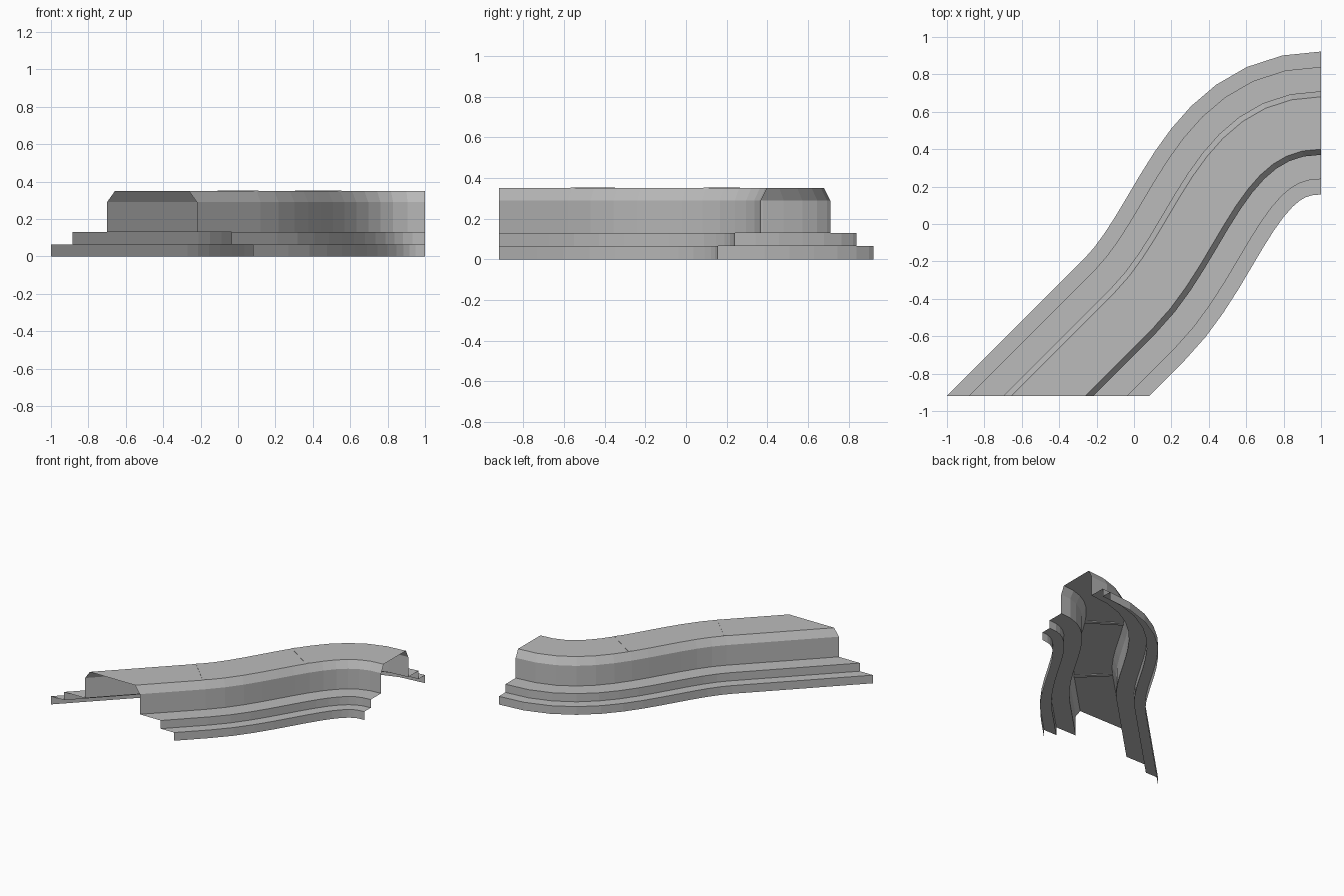
import bpy
import bmesh
from mathutils import Vector

cube = bpy.data.objects.get("Cube")
if cube:
    bpy.data.objects.remove(cube, do_unlink=True)

grey = bpy.data.materials.new("plain grey")
grey.use_nodes = True
grey.diffuse_color = (0.5, 0.5, 0.5, 1)
grey.node_tree.nodes["Principled BSDF"].inputs["Base Color"].default_value = (0.5, 0.5, 0.5, 1)

# Centre line: straight run, then a bend easing round to +x
START = Vector((-0.46, -0.92))
P0, P1, P2, P3 = (Vector(p) for p in ((0, -0.46), (0.36, -0.10), (0.45, 0.54), (1, 0.54)))
STEPS = 12


def bend(t):
    """Point and sideways (right-hand) unit vector on the bend."""
    u = 1 - t
    point = P0 * u**3 + P1 * 3 * u * u * t + P2 * 3 * u * t * t + P3 * t**3
    d = ((P1 - P0) * u * u + (P2 - P1) * 2 * u * t + (P3 - P2) * t * t).normalized()
    return point, Vector((d.y, -d.x))


# The first section is cut square to y, so it is stretched sideways
sections = [(START, Vector((2 ** 0.5, 0)))]
sections += [bend(i / STEPS) for i in range(STEPS + 1)]

# Half profile from the outer foot to the roof edge, mirrored for the other side
half = [(0.382, 0), (0.382, 0.065), (0.30, 0.065), (0.30, 0.13),
        (0.17, 0.13), (0.17, 0.29), (0.14, 0.35)]
profile = [(-s, z) for s, z in half] + half[::-1]


def make_object(name, bm):
    mesh = bpy.data.meshes.new(name)
    bm.to_mesh(mesh)
    bm.free()
    mesh.materials.append(grey)
    obj = bpy.data.objects.new(name, mesh)
    bpy.context.collection.objects.link(obj)
    return obj


# Open stepped shell swept along the centre line
bm = bmesh.new()
rings = []
for point, side in sections:
    rings.append([bm.verts.new((*(point + side * s), z)) for s, z in profile])
for a, b in zip(rings, rings[1:]):
    for j in range(len(profile) - 1):
        bm.faces.new((a[j], a[j + 1], b[j + 1], b[j]))
make_object("stepped_shell", bm)


# Thin joint strips across the roof
def joint_strip(name, t):
    point, side = bend(t)
    along = Vector((-side.y, side.x))
    bm = bmesh.new()
    bmesh.ops.create_cube(bm, size=1)
    for v in bm.verts:
        p = point + side * v.co.x * 0.28 + along * v.co.y * 0.03
        v.co = (p.x, p.y, 0.348 + v.co.z * 0.008)
    make_object(name, bm)


joint_strip("front_joint_strip", 0)
joint_strip("rear_joint_strip", 0.5)
